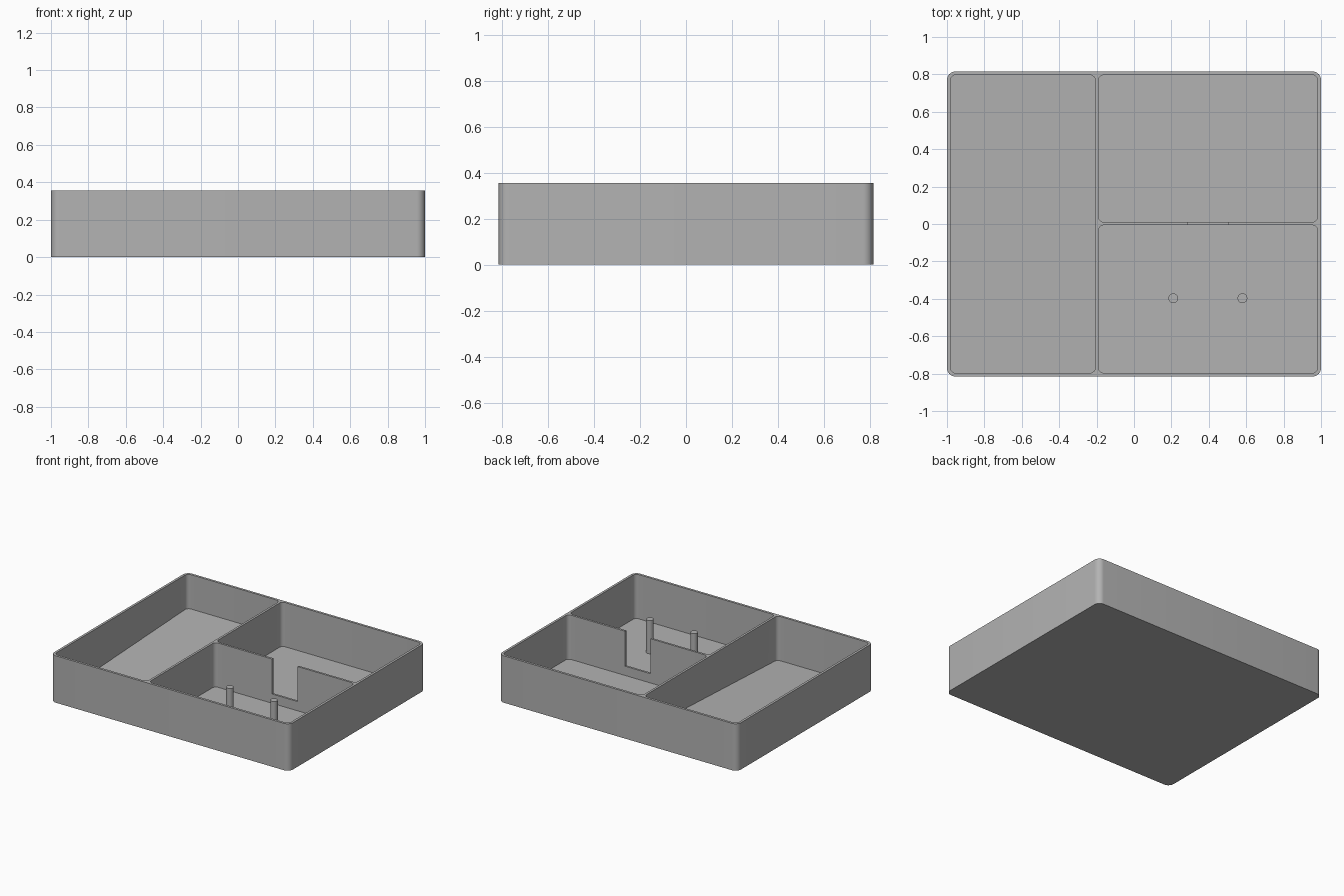
import bpy, bmesh
from math import cos, sin, pi, radians

if "Cube" in bpy.data.objects:
    bpy.data.objects.remove(bpy.data.objects["Cube"], do_unlink=True)

HEIGHT, FLOOR, RAMP_TOP = 0.355, 0.02, 0.095
HALF_Y = 0.815

grey = bpy.data.materials.new("plain grey")
grey.use_nodes = True
colour = (0.45, 0.45, 0.45, 1)
grey.diffuse_color = colour
grey.node_tree.nodes["Principled BSDF"].inputs["Base Color"].default_value = colour


def rounded_block(name, x0, x1, y0, y1, z0, z1, radius, z0_back=None, steps=8):
    """Upright block with rounded corners; the underside may rise towards the back."""
    outline = []
    corners = [(x1, y1, -1, -1), (x0, y1, 1, -1), (x0, y0, 1, 1), (x1, y0, -1, 1)]
    for quarter, (x, y, sx, sy) in enumerate(corners):
        for i in range(steps + 1):
            a = (quarter + i / steps) * pi / 2
            outline.append((x + sx * radius + radius * cos(a),
                            y + sy * radius + radius * sin(a)))
    rise = 0 if z0_back is None else z0_back - z0
    bm = bmesh.new()
    low = [bm.verts.new((x, y, z0 + rise * (y - y0) / (y1 - y0))) for x, y in outline]
    high = [bm.verts.new((x, y, z1)) for x, y in outline]
    bm.faces.new(low[::-1])
    bm.faces.new(high)
    for i in range(len(low)):
        j = (i + 1) % len(low)
        bm.faces.new((low[i], low[j], high[j], high[i]))
    mesh = bpy.data.meshes.new(name)
    bm.to_mesh(mesh)
    bm.free()
    obj = bpy.data.objects.new(name, mesh)
    bpy.context.collection.objects.link(obj)
    return obj


def cut(target, cutter):
    """Subtract the cutter and discard it."""
    bpy.context.view_layer.objects.active = target
    mod = target.modifiers.new("cut", 'BOOLEAN')
    mod.operation, mod.solver, mod.object = 'DIFFERENCE', 'EXACT', cutter
    bpy.ops.object.modifier_apply(modifier=mod.name)
    bpy.data.objects.remove(cutter, do_unlink=True)


def finish(obj):
    obj.data.materials.clear()
    obj.data.materials.append(grey)
    bpy.ops.object.select_all(action='DESELECT')
    obj.select_set(True)
    bpy.context.view_layer.objects.active = obj
    bpy.ops.object.shade_smooth_by_angle(angle=radians(30))


# Tray body
tray = rounded_block("tray", -1, 1, -HALF_Y, HALF_Y, 0, HEIGHT, 0.045)

# Long compartment with a sloping floor, then the two level compartments
above = HEIGHT + 0.1
cut(tray, rounded_block("long_pocket", -0.982, -0.207, -0.797, 0.797,
                        FLOOR, above, 0.03, RAMP_TOP))
for y0, y1 in ((0.01, 0.797), (-0.797, -0.006)):
    cut(tray, rounded_block("level_pocket", -0.19, 0.982, y0, y1, FLOOR, above, 0.03))

# Notch in the short divider
cut(tray, rounded_block("notch", 0.29, 0.503, -0.05, 0.05, 0.09, above, 0.0005, steps=1))
finish(tray)

# Pair of upright pegs in the front compartment
for side, x in (("right", 0.21), ("left", 0.58)):
    base, top = FLOOR - 0.01, 0.272
    bpy.ops.mesh.primitive_cylinder_add(vertices=32, radius=0.026, depth=top - base,
                                        location=(x, -0.397, (base + top) / 2))
    peg = bpy.context.object
    peg.name = side + "_peg"
    finish(peg)
